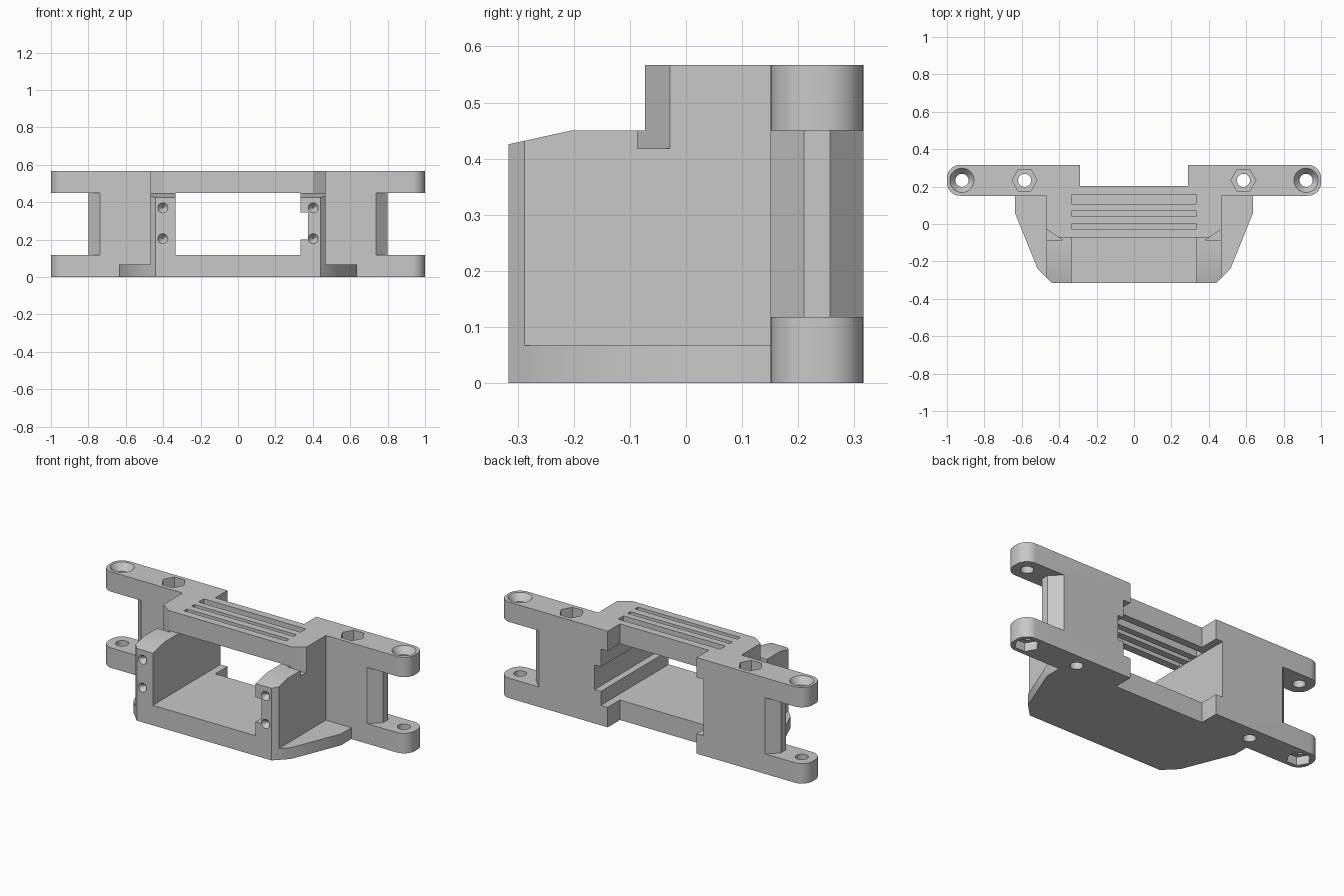
import bpy
import bmesh
from math import cos, sin, pi, radians
from mathutils import Matrix

if "Cube" in bpy.data.objects:
    bpy.data.objects.remove(bpy.data.objects["Cube"])

grey = bpy.data.materials.new("plain_grey")
grey.use_nodes = True
GREY = (0.58, 0.58, 0.58, 1)
grey.diffuse_color = GREY
grey.node_tree.nodes["Principled BSDF"].inputs["Base Color"].default_value = GREY

TOP, ARM, SHELF = 0.567, 0.118, 0.45    # overall height, lower arm top, upper arm bottom
BACK, FRONT, ARM_FRONT = 0.316, -0.316, 0.151
ARM_Y = (BACK + ARM_FRONT) / 2
WALL, CAVITY, LEDGE = 0.468, 0.335, -0.073


def finish(bm, name):
    bmesh.ops.recalc_face_normals(bm, faces=bm.faces)
    mesh = bpy.data.meshes.new(name)
    bm.to_mesh(mesh)
    bm.free()
    mesh.materials.append(grey)
    obj = bpy.data.objects.new(name, mesh)
    bpy.context.collection.objects.link(obj)
    return obj


def extrude(name, points, offset):
    """Extrude a flat outline along an offset."""
    bm = bmesh.new()
    face = bm.faces.new([bm.verts.new(p) for p in points])
    ext = bmesh.ops.extrude_face_region(bm, geom=[face])["geom"]
    verts = [v for v in ext if isinstance(v, bmesh.types.BMVert)]
    bmesh.ops.translate(bm, verts=verts, vec=offset)
    return finish(bm, name)


def prism(name, outline, z0, z1, side=1):
    """Upright prism from an x, y outline."""
    return extrude(name, [(x * side, y, z0) for x, y in outline], (0, 0, z1 - z0))


def channel(name, profile, x0, x1):
    """Crosswise prism from a y, z profile."""
    return extrude(name, [(x0, y, z) for y, z in profile], (x1 - x0, 0, 0))


def box(name, x0, x1, y0, y1, z0, z1):
    return prism(name, [(x0, y0), (x1, y0), (x1, y1), (x0, y1)], z0, z1)


def both(half):
    """Complete a half outline by mirroring it in x."""
    return half + [(-x, y) for x, y in reversed(half)]


def drill(name, matrix, z0, z1, r0, r1, sides=32):
    """Cylinder, cone or hexagon between two heights of a local frame."""
    bm = bmesh.new()
    bmesh.ops.create_cone(bm, cap_ends=True, segments=sides, radius1=r0, radius2=r1,
                          depth=z1 - z0,
                          matrix=matrix @ Matrix.Translation((0, 0, (z0 + z1) / 2))
                          @ Matrix.Rotation(pi / 2, 4, "Z"))
    return finish(bm, name)


def combine(tool, operation):
    mod = body.modifiers.new("combine", "BOOLEAN")
    mod.operation, mod.solver, mod.object = operation, "EXACT", tool
    bpy.ops.object.modifier_apply(modifier=mod.name)
    bpy.data.objects.remove(tool)


def add(tool):
    combine(tool, "UNION")


def cut(tool):
    combine(tool, "DIFFERENCE")


# Central cradle block, as tall as the bridge
body = prism("mounting_bracket",
             both([(WALL, 0.202), (WALL, FRONT + 0.028), (WALL - 0.028, FRONT)]), 0, TOP)
bpy.context.view_layer.objects.active = body
body.select_set(True)

# Lower the walls in front of the bridge, with a sloping front edge
cut(channel("wall_lowering", [(LEDGE, 1), (LEDGE, SHELF), (-0.205, SHELF),
                              (-0.405, SHELF - 0.044), (-0.405, 1)], -1, 1))

# Flared foot plate
add(prism("foot_plate", both([(0.635, 0.2), (0.635, 0.055), (0.515, -0.241), (0.44, FRONT)]),
          0, 0.067))

# Side brackets with rounded ends, then the gap between the two arms
R = 0.07
bracket = [(0.29, BACK), (0.29, ARM_FRONT)]
for cy, start in ((ARM_FRONT + R, -pi / 2), (BACK - R, 0)):
    bracket += [(1 - R + R * cos(start + i * pi / 20), cy + R * sin(start + i * pi / 20))
                for i in range(11)]
arm_gap = [(1.1, 0.1), (0.685, 0.1), (0.80, 0.21), (0.80, 0.257), (0.685, 0.368), (1.1, 0.368)]
for side in (-1, 1):
    add(prism("side_bracket", bracket, 0, TOP, side))
    cut(prism("arm_gap", arm_gap, ARM, SHELF, side))

# Open cavity under the bridge and in front of it
cut(channel("cavity", [(-1, ARM), (1, ARM), (1, SHELF), (LEDGE - 0.001, SHELF),
                       (LEDGE - 0.001, 0.5), (-1, 0.5)], -CAVITY, CAVITY))
cut(box("cable_groove", 0.3, 0.375, -1, 1, 0.20, 0.345))

# Vent slots in the bridge
for y0, y1 in ((0.107, 0.157), (0.042, 0.069), (-0.028, 0)):
    cut(box("vent_slot", -0.333, 0.333, y0, y1, 0.4, 0.7))

for side in (-1, 1):
    # Clearance nick at the bridge corners
    cut(prism("corner_nick", [(0.38, -0.0864), (0.5, -0.0864), (0.5, -0.0075)],
              0.418, 0.6, side))
    # Arm end holes: countersunk above, hexagon pocket below
    pin = Matrix.Translation((0.92 * side, ARM_Y, 0))
    cut(drill("pin_hole", pin, -0.1, 0.7, 0.035, 0.035))
    cut(drill("countersink", pin, TOP - 0.05, TOP + 0.01, 0.0275, 0.0725))
    cut(drill("nut_pocket", pin, -0.1, 0.05, 0.067, 0.067, 6))
    # Column bolt holes with hexagon pockets on top
    bolt = Matrix.Translation((0.585 * side, ARM_Y, 0))
    cut(drill("bolt_hole", bolt, -0.1, 0.7, 0.035, 0.035))
    cut(drill("nut_pocket", bolt, TOP - 0.06, 0.7, 0.067, 0.067, 6))
    # Pilot holes in the wall fronts
    for z in (0.205, 0.37):
        pilot = (Matrix.Translation((0.402 * side, FRONT, z))
                 @ Matrix.Rotation(-pi / 2, 4, "X"))
        cut(drill("pilot_hole", pilot, -0.01, 0.03, 0.035, 0.003, 24))

bpy.ops.object.shade_smooth_by_angle(angle=radians(25))
